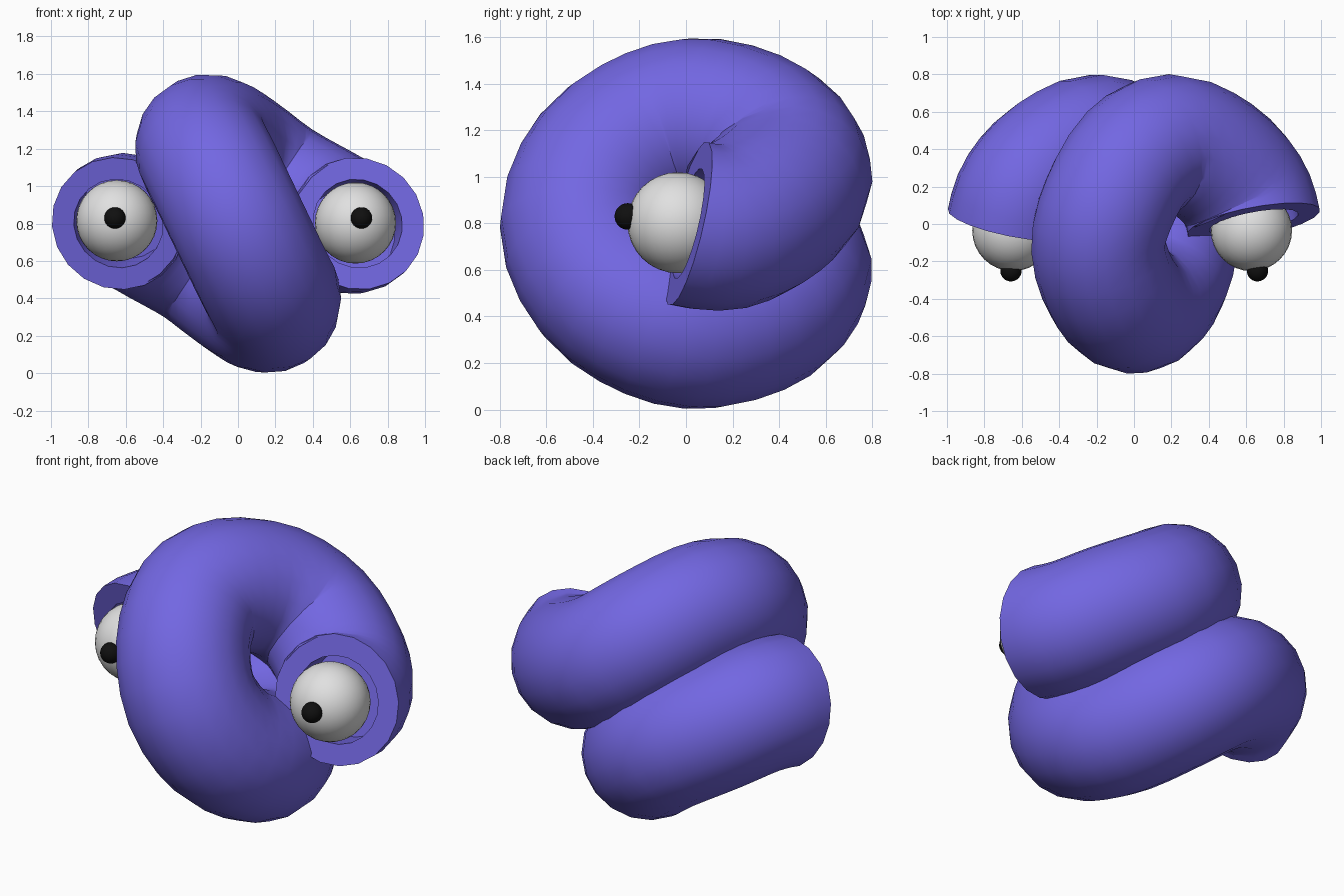
import bpy, bmesh, math
from mathutils import Vector

cube = bpy.data.objects.get("Cube")
if cube:
    bpy.data.objects.remove(cube)

TUBE_R, HOLE_R, HOLE_DEPTH, SIDES, STEPS = 0.362, 0.243, 0.22, 20, 3


def material(name, rgb, rough=0.6):
    m = bpy.data.materials.new(name)
    m.use_nodes = True
    m.diffuse_color = (*rgb, 1)
    bsdf = m.node_tree.nodes["Principled BSDF"]
    bsdf.inputs["Base Color"].default_value = (*rgb, 1)
    bsdf.inputs["Roughness"].default_value = rough
    return m


purple = material("purple skin", (0.17, 0.135, 0.76))
white = material("eye white", (0.75, 0.75, 0.75))
black = material("pupil black", (0.005, 0.005, 0.005))


def half_turn(p):
    """Rotate a point half a turn about the front-to-back axis."""
    return Vector((-p.x, p.y, 1.6 - p.z))


# Centre line of the coil: left end, over the top, down to the front middle
half = [Vector(p) for p in (
    (0.65, -0.19, 0.875),   # guide beyond the open end
    (0.64, 0.01, 0.80), (0.58, 0.18, 0.79), (0.43, 0.34, 0.87),
    (0.20, 0.44, 1.00), (0.0, 0.34, 1.15), (-0.14, 0.10, 1.235),
    (-0.19, -0.12, 1.20), (-0.12, -0.34, 1.05), (0.0, -0.44, 0.80))]
guide = half + [half_turn(p) for p in reversed(half[:-1])]


def spline(a, b, c, d, t):
    pos = 0.5 * (2 * b + (c - a) * t + (2 * a - 5 * b + 4 * c - d) * t ** 2
                 + (3 * b - a - 3 * c + d) * t ** 3)
    tan = 0.5 * ((c - a) + 2 * (2 * a - 5 * b + 4 * c - d) * t
                 + 3 * (3 * b - a - 3 * c + d) * t ** 2)
    return pos, tan.normalized()


path = []
for i in range(len(guide) - 3):
    path += [spline(*guide[i:i + 4], k / STEPS) for k in range(STEPS)]
path.append(spline(*guide[-4:], 1.0))

# Coiled body: rings swept along the path, with a socket sunk into each end
bm = bmesh.new()


def ring(centre, tangent, side, radius):
    up = tangent.cross(side)
    return [bm.verts.new(centre + radius * (math.cos(a) * side + math.sin(a) * up))
            for a in (2 * math.pi * k / SIDES for k in range(SIDES))]


frames = []
side, last = None, None
for pos, tan in path:
    if side is None:
        side = tan.orthogonal().normalized()
    else:
        side = last.rotation_difference(tan) @ side
    side = (side - tan * side.dot(tan)).normalized()
    last = tan
    frames.append((pos, tan, side.copy()))

first, end = frames[0], frames[-1]
rings = [ring(first[0] + first[1] * HOLE_DEPTH, *first[1:], HOLE_R), ring(*first, HOLE_R)]
rings += [ring(*f, TUBE_R) for f in frames]
rings += [ring(*end, HOLE_R), ring(end[0] - end[1] * HOLE_DEPTH, *end[1:], HOLE_R)]
for a, b in zip(rings, rings[1:]):
    for k in range(SIDES):
        n = (k + 1) % SIDES
        bm.faces.new((a[k], a[n], b[n], b[k]))
bm.faces.new(rings[0])
bm.faces.new(rings[-1])
bmesh.ops.recalc_face_normals(bm, faces=bm.faces)
mesh = bpy.data.meshes.new("coiled_body")
bm.to_mesh(mesh)
bm.free()
body = bpy.data.objects.new("coiled_body", mesh)
bpy.context.collection.objects.link(body)
mesh.materials.append(purple)
bpy.ops.object.select_all(action='DESELECT')
body.select_set(True)
bpy.context.view_layer.objects.active = body
bpy.ops.object.shade_smooth_by_angle(angle=math.radians(50))


def ball(name, centre, radius, mat):
    bpy.ops.mesh.primitive_uv_sphere_add(segments=32, ring_count=16, radius=radius,
                                         location=centre)
    ob = bpy.context.object
    ob.name = name
    ob.data.materials.append(mat)
    bpy.ops.object.shade_smooth()


# Eyes resting in the sockets
ball("left_eyeball", (0.628, -0.035, 0.803), 0.217, white)
ball("right_eyeball", (-0.648, -0.035, 0.815), 0.217, white)
ball("left_pupil", (0.66, -0.25, 0.83), 0.057, black)
ball("right_pupil", (-0.658, -0.25, 0.83), 0.057, black)
